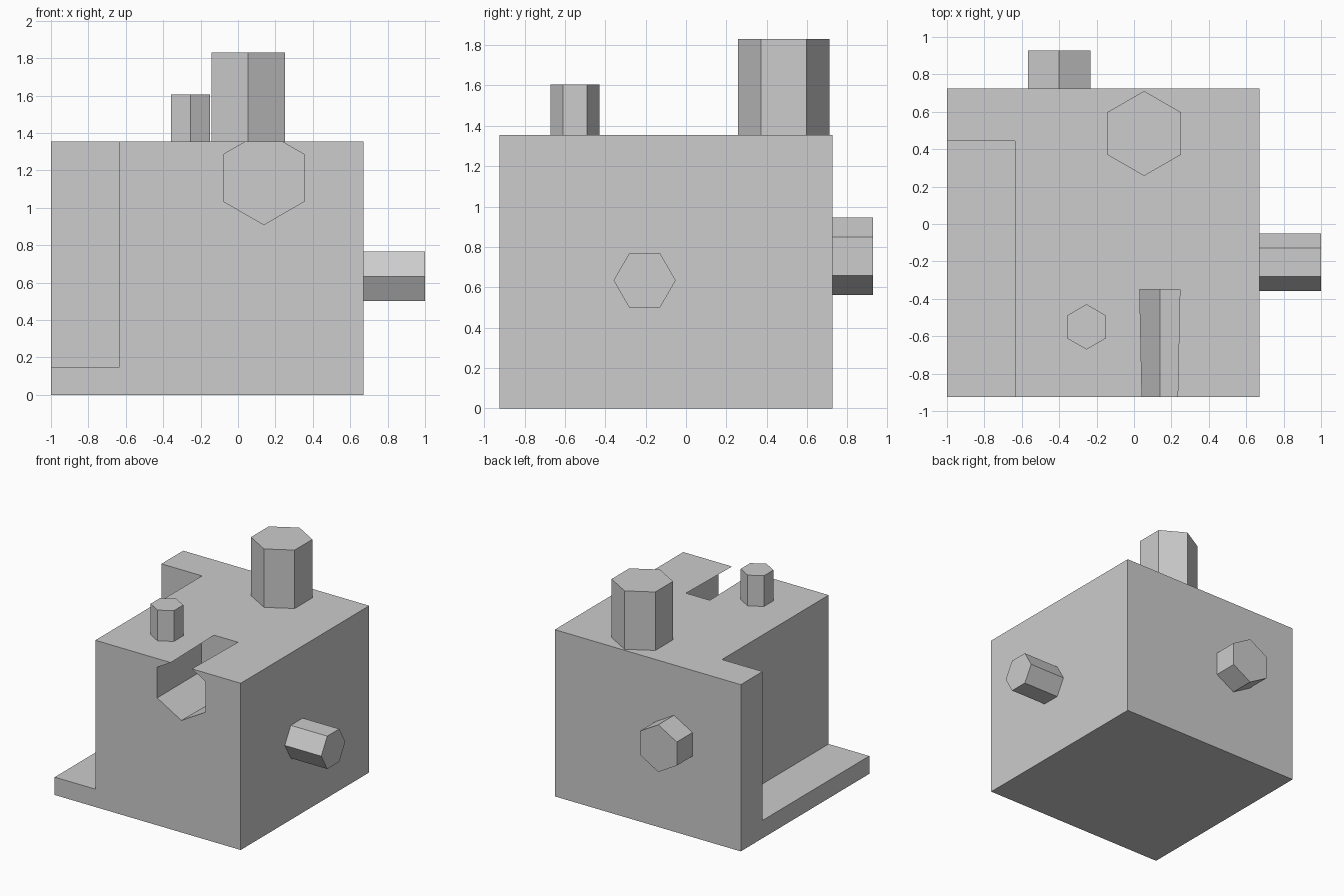
import bpy, bmesh
from math import cos, sin, radians

cube = bpy.data.objects.get("Cube")
if cube:
    bpy.data.objects.remove(cube, do_unlink=True)

# Single plain grey material
grey = bpy.data.materials.new("plain_grey")
grey.use_nodes = True
colour = (0.604, 0.604, 0.604, 1)
grey.diffuse_color = colour
grey.node_tree.nodes["Principled BSDF"].inputs["Base Color"].default_value = colour


def prism(name, axis, ring_a, ring_b, start, end):
    """Join two matching outlines placed at start and end along an axis."""
    place = {"x": lambda u, v, t: (t, u, v),
             "y": lambda u, v, t: (u, t, v),
             "z": lambda u, v, t: (u, v, t)}[axis]
    bm = bmesh.new()
    a = [bm.verts.new(place(u, v, start)) for u, v in ring_a]
    b = [bm.verts.new(place(u, v, end)) for u, v in ring_b]
    n = len(a)
    bm.faces.new(a)
    bm.faces.new(b)
    for i in range(n):
        j = (i + 1) % n
        bm.faces.new((a[i], a[j], b[j], b[i]))
    bmesh.ops.recalc_face_normals(bm, faces=bm.faces)
    mesh = bpy.data.meshes.new(name)
    bm.to_mesh(mesh)
    bm.free()
    mesh.materials.append(grey)
    obj = bpy.data.objects.new(name, mesh)
    bpy.context.collection.objects.link(obj)
    return obj


def hexagon(u, v, r, turn):
    return [(u + r * cos(radians(turn + 60 * i)),
             v + r * sin(radians(turn + 60 * i))) for i in range(6)]


def box(name, x0, x1, y0, y1, z0, z1):
    ring = [(x0, y0), (x1, y0), (x1, y1), (x0, y1)]
    return prism(name, "z", ring, ring, z0, z1)


LEFT, RIGHT, FRONT, BACK, TOP = -1.0, 0.672, -0.925, 0.725, 1.355

# Main block, with a corner step and a hexagonal groove cut into it
body = box("body", LEFT, RIGHT, FRONT, BACK, 0, TOP)
step_cutter = box("step_cutter", LEFT - 0.2, -0.635, FRONT - 0.2, 0.445, 0.145, TOP + 0.2)
groove_cutter = prism("groove_cutter", "y",
                      hexagon(0.138, 1.16, 0.249, 90),
                      hexagon(0.138, 1.16, 0.257, 90), FRONT - 0.08, -0.35)
cutters = (step_cutter, groove_cutter)
for cutter in cutters:
    cutter.hide_render = True
    cut = body.modifiers.new(cutter.name, "BOOLEAN")
    cut.operation = "DIFFERENCE"
    cut.solver = "EXACT"
    cut.object = cutter

# Bake the cuts, then drop the cutters
graph = bpy.context.evaluated_depsgraph_get()
baked = bpy.data.meshes.new_from_object(body.evaluated_get(graph))
body.modifiers.clear()
body.data = baked
for cutter in cutters:
    bpy.data.objects.remove(cutter, do_unlink=True)

# Hexagonal pegs: name, axis, centre, radius, turn, start, end
pegs = [
    ("large_top_peg", "z", 0.054, 0.484, 0.227, 90, TOP, 1.83),
    ("small_top_peg", "z", -0.254, -0.55, 0.121, 90, TOP, 1.605),
    ("side_peg", "x", -0.205, 0.634, 0.154, 0, RIGHT, 1.0),
    ("back_peg", "y", -0.4, 0.754, 0.192, 90, BACK, 0.927),
]
for name, axis, u, v, r, turn, start, end in pegs:
    ring = hexagon(u, v, r, turn)
    prism(name, axis, ring, ring, start, end)
